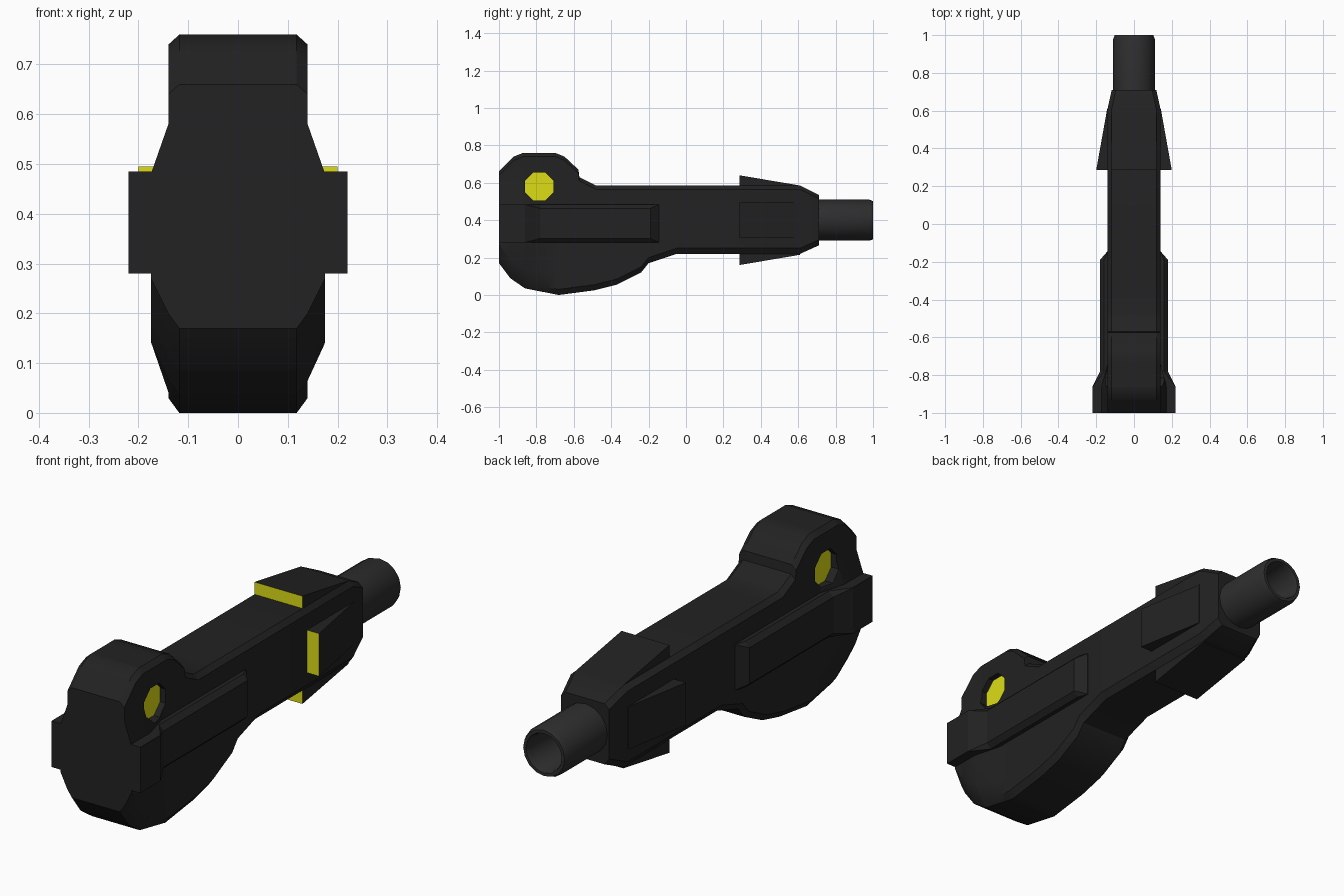
import bpy, bmesh, math

if "Cube" in bpy.data.objects:
    bpy.data.objects.remove(bpy.data.objects["Cube"])


def material(name, rgb):
    m = bpy.data.materials.new(name)
    m.diffuse_color = (*rgb, 1)
    m.use_nodes = True
    m.node_tree.nodes["Principled BSDF"].inputs["Base Color"].default_value = m.diffuse_color
    return m


BLACK = material("matte black", (0.016, 0.016, 0.016))
GREY = material("dark grey", (0.027, 0.027, 0.027))
YELLOW = material("yellow", (0.72, 0.72, 0.008))


def loft(name, rings, mats, cap=True, smooth=0):
    """Skin a list of equal-length closed rings."""
    bm = bmesh.new()
    rows = [[bm.verts.new(p) for p in r] for r in rings]
    n = len(rows[0])
    for a, b in zip(rows, rows[1:]):
        for i in range(n):
            j = (i + 1) % n
            bm.faces.new((a[i], a[j], b[j], b[i]))
    if cap:
        bm.faces.new(rows[0])
        bm.faces.new(rows[-1])
    bmesh.ops.recalc_face_normals(bm, faces=bm.faces)
    me = bpy.data.meshes.new(name)
    bm.to_mesh(me)
    bm.free()
    for m in mats:
        me.materials.append(m)
    ob = bpy.data.objects.new(name, me)
    bpy.context.collection.objects.link(ob)
    bpy.ops.object.select_all(action='DESELECT')
    bpy.context.view_layer.objects.active = ob
    ob.select_set(True)
    if smooth:
        bpy.ops.object.shade_smooth_by_angle(angle=math.radians(smooth))
    return ob


def interp(pts, y):
    for (a, u), (b, v) in zip(pts, pts[1:]):
        if a <= y <= b:
            return u + (v - u) * (y - a) / (b - a)
    return pts[-1][1]


# Body: top outline, bottom outline and half width along y
TOP = [(-1, .66), (-.92, .74), (-.87, .76), (-.70, .76), (-.65, .74), (-.575, .67),
       (-.57, .63), (-.48, .585), (.61, .585), (.71, .535)]
BOTTOM = [(-1, .17), (-.94, .09), (-.86, .035), (-.68, 0), (-.49, .025), (-.37, .055),
          (-.24, .12), (-.20, .17), (-.05, .22), (.61, .22), (.71, .265)]
WIDTH = [(-1, .175), (-.87, .175), (-.74, .14), (.61, .14), (.71, .118)]

rings = []
for y in sorted({p[0] for p in TOP + BOTTOM + WIDTH}):
    zt, zb, w = interp(TOP, y), interp(BOTTOM, y), interp(WIDTH, y)
    s = min(w, .14)
    c = s - .022
    half = [(c, zb), (s, zb + .03), (w, zb + .1), (w, .48),
            (s, min(.58, zt - .035)), (s, zt - .02), (c, zt)]
    rings.append([(x, y, z) for x, z in half] + [(-x, y, z) for x, z in reversed(half)])
body = loft("body", rings, [BLACK], smooth=32)


def octagon(x, r, cy=-.785, cz=.58):
    return [(x, cy + r * math.cos(math.pi * (i + .5) / 4),
             cz + r * math.sin(math.pi * (i + .5) / 4)) for i in range(8)]


# Pivot recesses with yellow discs at the bottom
for side, s in (("right", 1), ("left", -1)):
    cutter = loft("recess_cutter", [octagon(s * .11, .082), octagon(s * .3, .082)], [BLACK])
    mod = body.modifiers.new("recess", 'BOOLEAN')
    mod.operation, mod.solver, mod.object = 'DIFFERENCE', 'EXACT', cutter
    bpy.context.view_layer.objects.active = body
    bpy.ops.object.modifier_apply(modifier=mod.name)
    bpy.data.objects.remove(cutter)
    loft("pivot_disc_" + side, [octagon(s * .107, .083), octagon(s * .113, .083)], [YELLOW])

# Side rails with bevelled edges, widened at the rear end
for side, s in (("right", 1), ("left", -1)):
    rings = []
    for y, w, bev in ((-1, .22, .001), (-.86, .22, .001), (-.78, .18, .022),
                      (-.19, .18, .022), (-.145, .141, .001)):
        rings.append([(s * x, y, z) for x, z in
                      ((.10, .28), (max(w - bev, .14), .28), (w, .28 + bev),
                       (w, .485 - bev), (max(w - bev, .14), .485), (.10, .485))])
    loft("side_rail_" + side, rings, [BLACK])

# Four wedge fins round the neck, each with a yellow rear face
CZ = .4
for name, ang, near, far, hw in (("right", 0, .14, .20, .095), ("top", 90, .183, .24, .118),
                                 ("left", 180, .14, .20, .095), ("bottom", 270, .183, .24, .118)):
    ca, sa = math.cos(math.radians(ang)), math.sin(math.radians(ang))

    def ring(y, inner, outer):
        return [(r * ca - t * sa, y, CZ + r * sa + t * ca) for r, t in
                ((inner, -hw), (outer, -hw), (outer, hw), (inner, hw))]
    fin = loft("fin_" + name, [ring(.285, near - .02, far), ring(.61, near - .02, near + .002)],
               [BLACK, YELLOW])
    for p in fin.data.polygons:
        if p.normal.y < -.9:
            p.material_index = 1


# Hollow barrel with a chamfered lip
def circle(y, r, n=16):
    return [(r * math.cos(2 * math.pi * i / n), y, CZ + r * math.sin(2 * math.pi * i / n))
            for i in range(n)]


loft("barrel", [circle(y, r) for y, r in ((.65, .11), (.98, .11), (1, .102), (1, .088),
                                          (.985, .082), (.72, .082))], [GREY], smooth=35)
